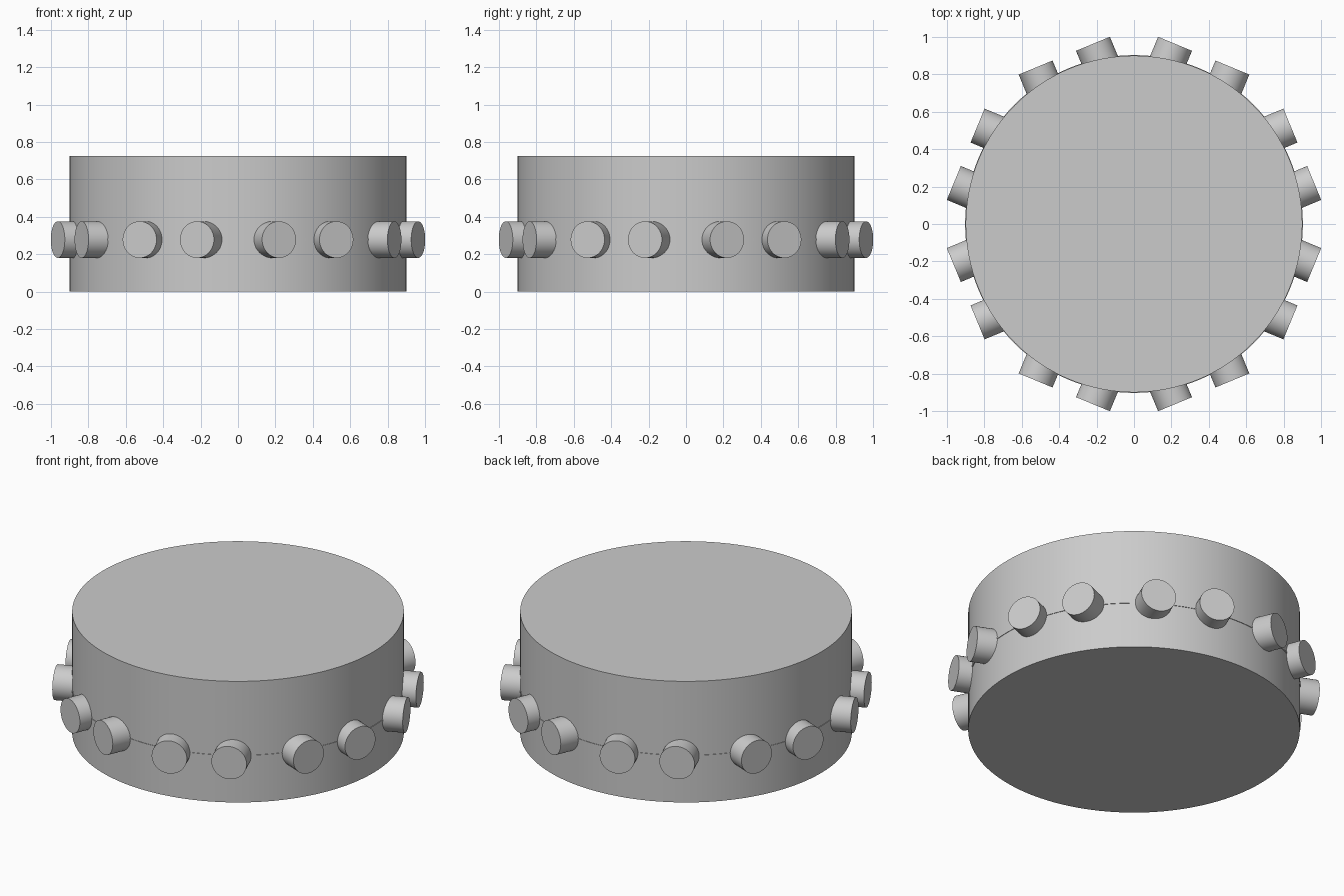
import bpy
import math
from mathutils import Matrix, Vector

cube = bpy.data.objects.get("Cube")
if cube:
    bpy.data.objects.remove(cube, do_unlink=True)

BODY_RADIUS, BODY_HEIGHT = 0.9, 0.725
STUD_RADIUS, STUD_HEIGHT = 0.098, 0.278   # height is the stud axis above ground
STUD_INNER, STUD_OUTER = 0.80, 0.974      # distances along the pair direction
STUD_OFFSET = 0.166                       # sideways shift within a pair

grey = bpy.data.materials.new("plain grey")
grey.use_nodes = True
colour = (0.6, 0.6, 0.6, 1)
grey.diffuse_color = colour
grey.node_tree.nodes["Principled BSDF"].inputs["Base Color"].default_value = colour


def add_cylinder(name, radius, depth, location, sides, rotation=(0, 0, 0)):
    bpy.ops.mesh.primitive_cylinder_add(vertices=sides, radius=radius, depth=depth,
                                        location=location, rotation=rotation)
    obj = bpy.context.object
    obj.name = name
    obj.data.materials.append(grey)
    bpy.ops.object.shade_smooth_by_angle(angle=math.radians(40))
    return obj


# Solid drum
add_cylinder("drum_body", BODY_RADIUS, BODY_HEIGHT, (0, 0, BODY_HEIGHT / 2), 128)

# Hairline band running behind the studs
add_cylinder("thin_band", BODY_RADIUS + 0.003, 0.01, (0, 0, STUD_HEIGHT), 128)

# Eight pairs of parallel studs around the drum
for pair in range(8):
    angle = math.radians(22.5 + 45 * pair)
    turn = Matrix.Rotation(angle, 3, "Z")
    for side, label in ((-1, "a"), (1, "b")):
        centre = turn @ Vector(((STUD_INNER + STUD_OUTER) / 2, side * STUD_OFFSET, STUD_HEIGHT))
        add_cylinder(f"stud_{pair + 1}{label}", STUD_RADIUS, STUD_OUTER - STUD_INNER,
                     centre, 48, (0, math.pi / 2, angle))
